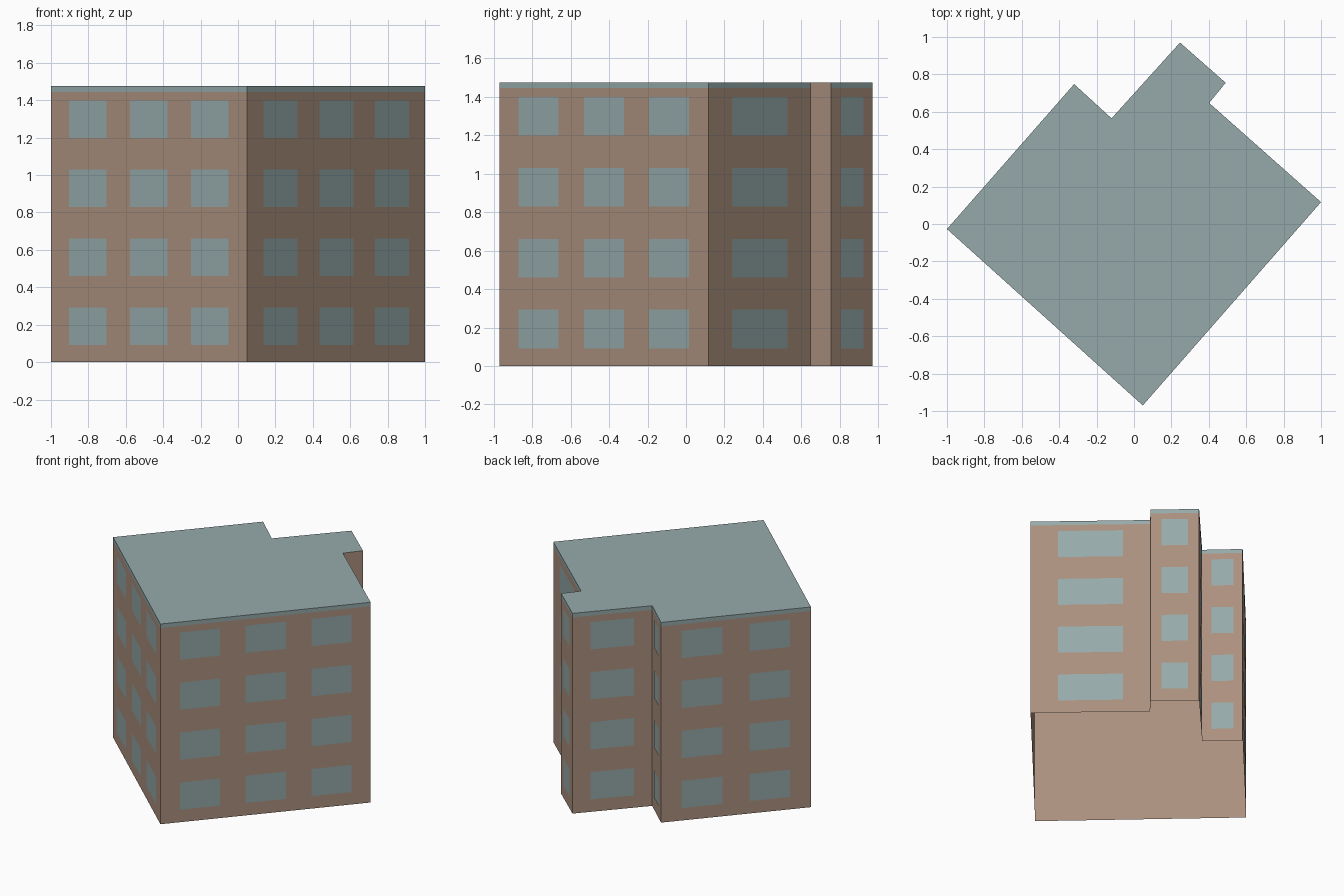
import bpy
import bmesh
from mathutils import Vector

cube = bpy.data.objects.get("Cube")
if cube:
    bpy.data.objects.remove(cube, do_unlink=True)


def make_material(name, rgb):
    mat = bpy.data.materials.new(name)
    mat.use_nodes = True
    colour = (*rgb, 1.0)
    mat.diffuse_color = colour
    mat.node_tree.nodes["Principled BSDF"].inputs["Base Color"].default_value = colour
    return mat


def add_part(name, faces, mat):
    """Make one object from a list of faces given as corner points."""
    bm = bmesh.new()
    for points in faces:
        bm.faces.new([bm.verts.new(p) for p in points])
    bmesh.ops.remove_doubles(bm, verts=bm.verts, dist=0.0001)
    mesh = bpy.data.meshes.new(name)
    bm.to_mesh(mesh)
    bm.free()
    mesh.materials.append(mat)
    bpy.context.collection.objects.link(bpy.data.objects.new(name, mesh))


def upright(a, b, low, high):
    """Vertical rectangle over the plan segment from a to b, facing outward."""
    return [(a.x, a.y, low), (b.x, b.y, low), (b.x, b.y, high), (a.x, a.y, high)]


brown = make_material("brown wall", (0.41, 0.28, 0.21))
grey_blue = make_material("grey blue", (0.305, 0.40, 0.40))

HEIGHT, BAND_BOTTOM = 1.475, 1.445
STOREYS, STOREY_HEIGHT = 4, 0.3685
SILL, WINDOW_HEIGHT = 0.092, 0.201
PLATE_OFFSET = 0.002

# Window columns as (first margin, width, gap), in fractions of the wall
SPACING = {0: (0, 0, 0), 1: (0.228, 0.545, 0), 2: (0.136, 0.272, 0.18), 3: (0.093, 0.191, 0.121)}

# Footprint corners, counter-clockwise, with the window count of the wall that follows
footprint = [
    ((-1.0, -0.027), 3),
    ((0.047, -0.97), 3),
    ((1.0, 0.117), 1),
    ((0.402, 0.647), 0),
    ((0.49, 0.755), 1),
    ((0.246, 0.97), 1),
    ((-0.12, 0.565), 1),
    ((-0.32, 0.748), 2),
]
corners = [Vector(point) for point, _ in footprint]

walls, roof_edge, windows = [], [], []
for i, (_, count) in enumerate(footprint):
    a, b = corners[i], corners[(i + 1) % len(corners)]

    # Plain wall, with a roof edge band above every wall that has windows
    if count:
        walls.append(upright(a, b, 0, BAND_BOTTOM))
        roof_edge.append(upright(a, b, BAND_BOTTOM, HEIGHT))
    else:
        walls.append(upright(a, b, 0, HEIGHT))

    # Window plates just in front of the wall
    along = (b - a).normalized()
    outward = Vector((along.y, -along.x)) * PLATE_OFFSET
    margin, width, gap = SPACING[count]
    for column in range(count):
        left = margin + column * (width + gap)
        start = a.lerp(b, left) + outward
        end = a.lerp(b, left + width) + outward
        for storey in range(STOREYS):
            sill = SILL + storey * STOREY_HEIGHT
            windows.append(upright(start, end, sill, sill + WINDOW_HEIGHT))

# The building is an open shell: walls and roof, no floor
add_part("walls", walls, brown)
add_part("roof_edge", roof_edge, grey_blue)
add_part("windows", windows, grey_blue)
add_part("flat_roof", [[(p.x, p.y, HEIGHT) for p in corners]], grey_blue)
